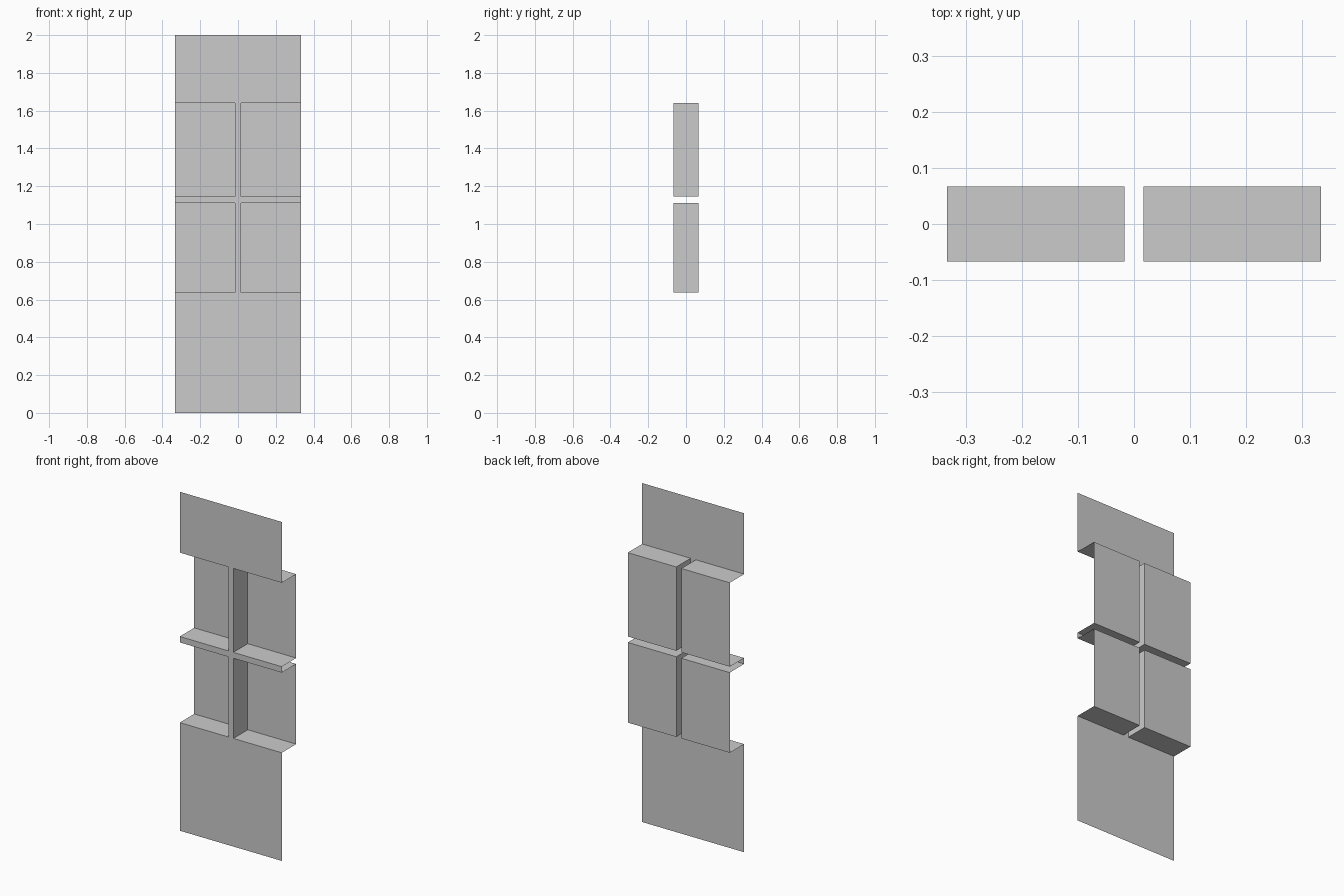
import bpy, bmesh

if "Cube" in bpy.data.objects:
    bpy.data.objects.remove(bpy.data.objects["Cube"])

W, D = 0.333, 0.067          # half width, half depth
M = 0.0167                   # half width of the centre mullion
BAYS = [(0.638, 1.111), (1.146, 1.641)]   # bottom and top of each window row


def sheet_object(name, quads):
    """Build a one-sided sheet object from quads, welding shared corners."""
    bm = bmesh.new()
    for quad in quads:
        bm.faces.new([bm.verts.new(p) for p in quad])
    bmesh.ops.remove_doubles(bm, verts=bm.verts, dist=1e-5)
    mesh = bpy.data.meshes.new(name)
    bm.to_mesh(mesh)
    bm.free()
    obj = bpy.data.objects.new(name, mesh)
    bpy.context.collection.objects.link(obj)
    return obj


def front_quad(x0, x1, z0, z1, y):
    return [(x0, y, z0), (x1, y, z0), (x1, y, z1), (x0, y, z1)]


# Front wall: grid of cells with the window openings left out
xs = [-W, -M, M, W]
zs = [0.0, *BAYS[0], *BAYS[1], 2.0]
cells = []
for row in range(5):
    for col in range(3):
        if row in (1, 3) and col != 1:
            continue
        cells.append(front_quad(xs[col], xs[col + 1], zs[row], zs[row + 1], -D))
sheet_object("front_wall", cells)

# Window recesses: pane, sill, lintel and mullion side, open at the outer edge
for label, (z0, z1) in zip(("lower", "upper"), BAYS):
    recess = sheet_object(label + "_window_recesses", [
        front_quad(M, W, z0, z1, D),
        [(M, -D, z0), (W, -D, z0), (W, D, z0), (M, D, z0)],
        [(M, -D, z1), (M, D, z1), (W, D, z1), (W, -D, z1)],
        [(M, -D, z0), (M, D, z0), (M, D, z1), (M, -D, z1)],
    ])
    mirror = recess.modifiers.new("mirror", 'MIRROR')
    mirror.use_mirror_merge = False
